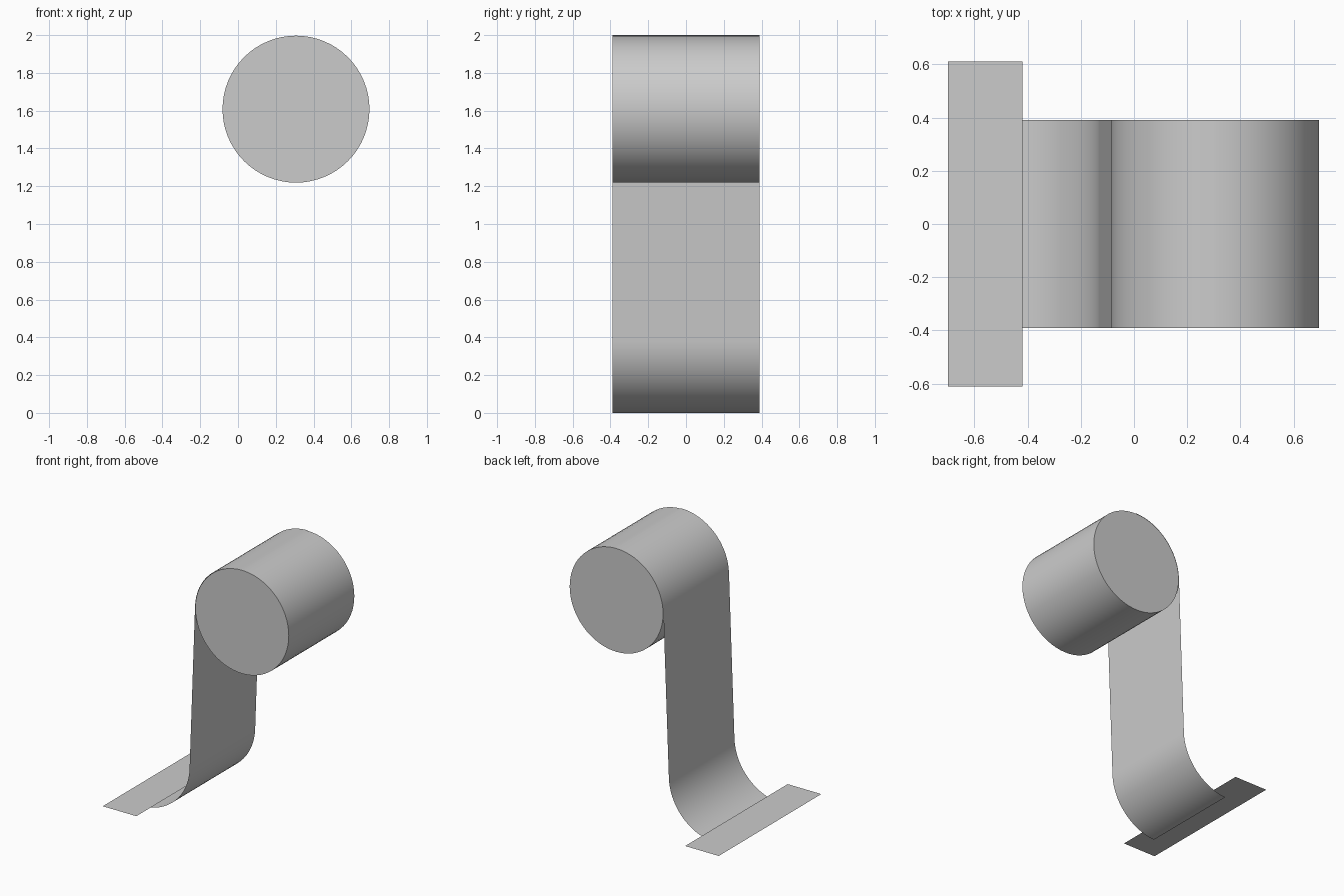
import bpy
import bmesh
from math import cos, sin, radians
from mathutils import Matrix, Vector

cube = bpy.data.objects.get("Cube")
if cube:
    bpy.data.objects.remove(cube, do_unlink=True)

gray = bpy.data.materials.new("light_gray")
gray.use_nodes = True
COLOR = (0.6, 0.6, 0.6, 1)
gray.diffuse_color = COLOR
gray.node_tree.nodes["Principled BSDF"].inputs["Base Color"].default_value = COLOR

ROLL = Vector((0.307, 0, 1.608))
RADIUS = 0.392
HALF = 0.39


def finish(name, bm):
    mesh = bpy.data.meshes.new(name)
    bm.to_mesh(mesh)
    bm.free()
    obj = bpy.data.objects.new(name, mesh)
    bpy.context.collection.objects.link(obj)
    mesh.materials.append(gray)
    bpy.ops.object.select_all(action="DESELECT")
    obj.select_set(True)
    bpy.context.view_layer.objects.active = obj
    bpy.ops.object.shade_smooth_by_angle(angle=radians(30))
    return obj


def arc(cx, cz, r, start, end, steps):
    angles = [radians(start + (end - start) * i / steps) for i in range(steps + 1)]
    return [(cx + r * cos(a), cz + r * sin(a)) for a in angles]


def strip(name, path, half):
    """Sweep an x-z path along y into a thin open sheet."""
    bm = bmesh.new()
    rows = [[bm.verts.new((x, y, z)) for y in (-half, half)] for x, z in path]
    for a, b in zip(rows, rows[1:]):
        bm.faces.new((a[0], a[1], b[1], b[0]))
    return finish(name, bm)


# Solid roll lying along y
bm = bmesh.new()
bmesh.ops.create_cone(bm, cap_ends=True, segments=64, radius1=RADIUS - 0.003,
                      radius2=RADIUS - 0.003, depth=2 * HALF,
                      matrix=Matrix.Translation(ROLL) @ Matrix.Rotation(radians(90), 4, "X"))
finish("roll", bm)

# Hanging sheet: leaves the roll, drops almost straight, then bends outward
path = arc(ROLL.x, ROLL.z, RADIUS, 90, 178, 16)
path += arc(-0.53, 0.40, 0.40, -2.5, -87, 18)
strip("hanging_sheet", path, HALF)

# Wide flat plate over the end of the sheet
strip("end_plate", [(-0.42, 0.035), (-0.70, 0.035)], 0.61)
